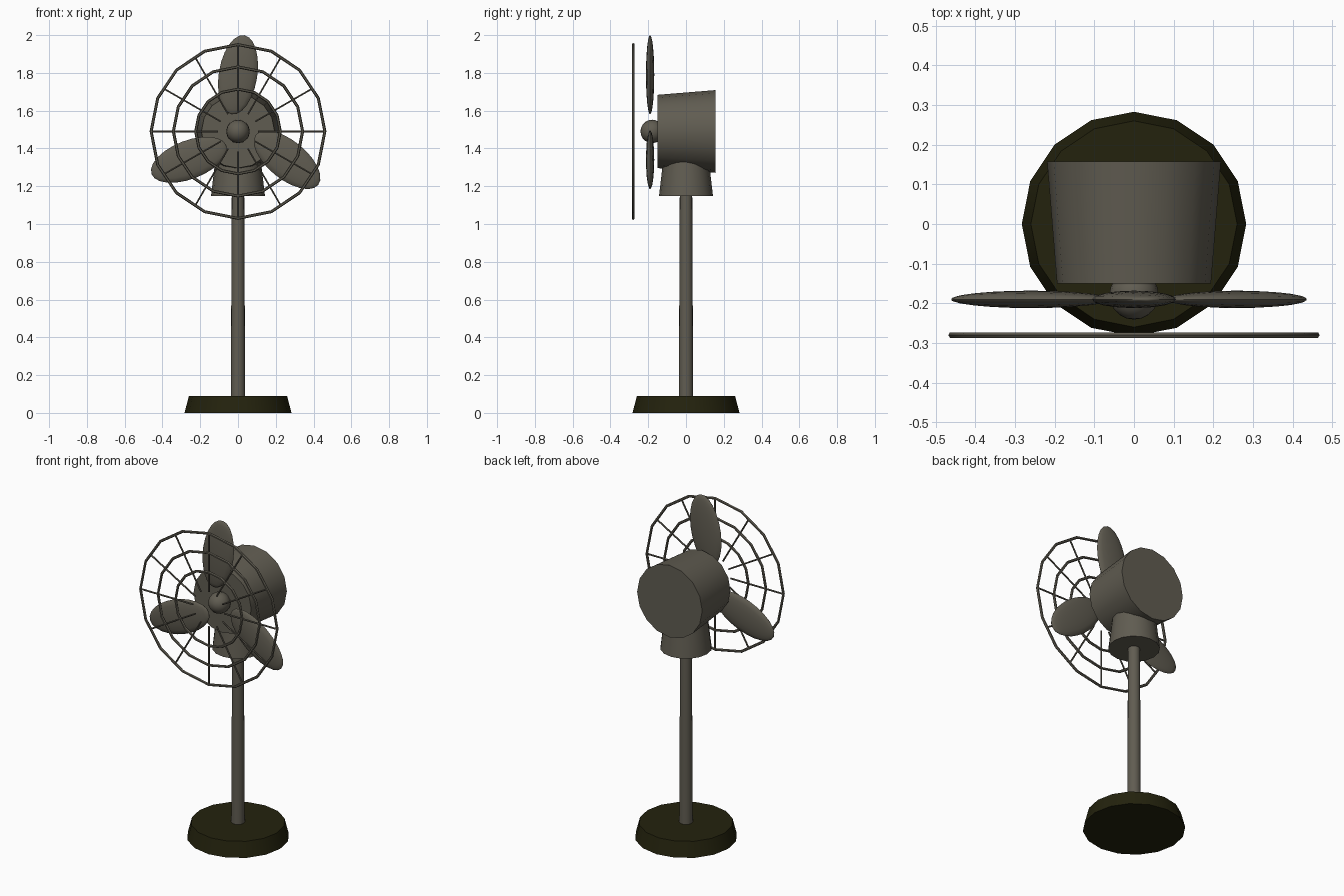
import bpy, bmesh, math
from mathutils import Matrix, Vector

if "Cube" in bpy.data.objects:
    bpy.data.objects.remove(bpy.data.objects["Cube"])


def material(name, rgb):
    m = bpy.data.materials.new(name)
    m.diffuse_color = (*rgb, 1)
    m.use_nodes = True
    m.node_tree.nodes["Principled BSDF"].inputs["Base Color"].default_value = m.diffuse_color
    return m


METAL = material("warm_grey_metal", (0.118, 0.108, 0.083))
DARK = material("dark_olive", (0.017, 0.016, 0.004))
HUB = Vector((0, 0, 1.49))          # height of the fan axis
TO_Y = Matrix.Rotation(-math.pi / 2, 4, 'X')   # turns +z into +y


def finish(bm, name, mat):
    me = bpy.data.meshes.new(name)
    bm.to_mesh(me)
    bm.free()
    me.materials.append(mat)
    ob = bpy.data.objects.new(name, me)
    bpy.context.collection.objects.link(ob)
    bpy.ops.object.select_all(action='DESELECT')
    ob.select_set(True)
    bpy.context.view_layer.objects.active = ob
    bpy.ops.object.shade_smooth_by_angle(angle=math.radians(35))
    return ob


def frustum(name, mat, r1, r2, a, b, along_y=False, sides=16):
    """Tapered cylinder from a to b along z, or along y through the fan axis."""
    bm = bmesh.new()
    mid = Matrix.Translation((0, 0, (a + b) / 2))
    m = Matrix.Translation(HUB) @ TO_Y @ mid if along_y else mid
    bmesh.ops.create_cone(bm, cap_ends=True, segments=sides, radius1=r1,
                          radius2=r2, depth=b - a, matrix=m)
    return finish(bm, name, mat)


def ring(name, radius, y, tube=0.008, sides=16, tube_sides=6):
    """Faceted wire hoop around the fan axis."""
    bm = bmesh.new()
    rows = []
    for i in range(sides):
        t = 2 * math.pi * i / sides
        row = []
        for j in range(tube_sides):
            u = 2 * math.pi * j / tube_sides
            r = radius + tube * math.cos(u)
            row.append(bm.verts.new(HUB + Vector(
                (r * math.cos(t), y + tube * math.sin(u), r * math.sin(t)))))
        rows.append(row)
    for i in range(sides):
        p, q = rows[i], rows[(i + 1) % sides]
        for j in range(tube_sides):
            k = (j + 1) % tube_sides
            bm.faces.new((p[j], p[k], q[k], q[j]))
    bmesh.ops.recalc_face_normals(bm, faces=bm.faces)
    return finish(bm, name, METAL)


# Stand
frustum("base", DARK, 0.283, 0.26, 0, 0.09)
frustum("pole", METAL, 0.038, 0.033, 0.08, 1.16)
frustum("neck", METAL, 0.143, 0.118, 1.147, 1.36)

# Motor housing, widening to the back
frustum("motor_housing", METAL, 0.194, 0.219, -0.15, 0.157, along_y=True)

# Shaft and rounded hub
frustum("shaft", METAL, 0.055, 0.055, -0.185, -0.14, along_y=True)
bm = bmesh.new()
bmesh.ops.create_uvsphere(bm, u_segments=16, v_segments=10, radius=0.062,
                          matrix=Matrix.Translation(HUB + Vector((0, -0.179, 0))) @ TO_Y)
finish(bm, "hub", METAL)

# Three flattened oval blades, each tilted slightly in its own plane
for i in range(3):
    bm = bmesh.new()
    m = (Matrix.Translation(HUB + Vector((0, -0.19, 0)))
         @ Matrix.Rotation(i * 2 * math.pi / 3, 4, 'Y')
         @ Matrix.Translation((0, 0, 0.30))
         @ Matrix.Rotation(math.radians(9), 4, 'Y')
         @ Matrix.Diagonal((0.102, 0.022, 0.212, 1)))
    bmesh.ops.create_uvsphere(bm, u_segments=16, v_segments=12, radius=1, matrix=m)
    finish(bm, f"blade_{i + 1}", METAL)

# Flat wire guard: three hoops and twelve spokes
GUARD_Y = -0.28
for name, r in (("outer", 0.46), ("middle", 0.342), ("inner", 0.224)):
    ring(f"guard_{name}_hoop", r, GUARD_Y)
bm = bmesh.new()
for i in range(12):
    m = (Matrix.Translation(HUB + Vector((0, GUARD_Y, 0)))
         @ Matrix.Rotation(i * math.pi / 6, 4, 'Y')
         @ Matrix.Translation((0, 0, 0.28)))
    bmesh.ops.create_cone(bm, cap_ends=True, segments=6, radius1=0.005,
                          radius2=0.005, depth=0.35, matrix=m)
finish(bm, "guard_spokes", METAL)
